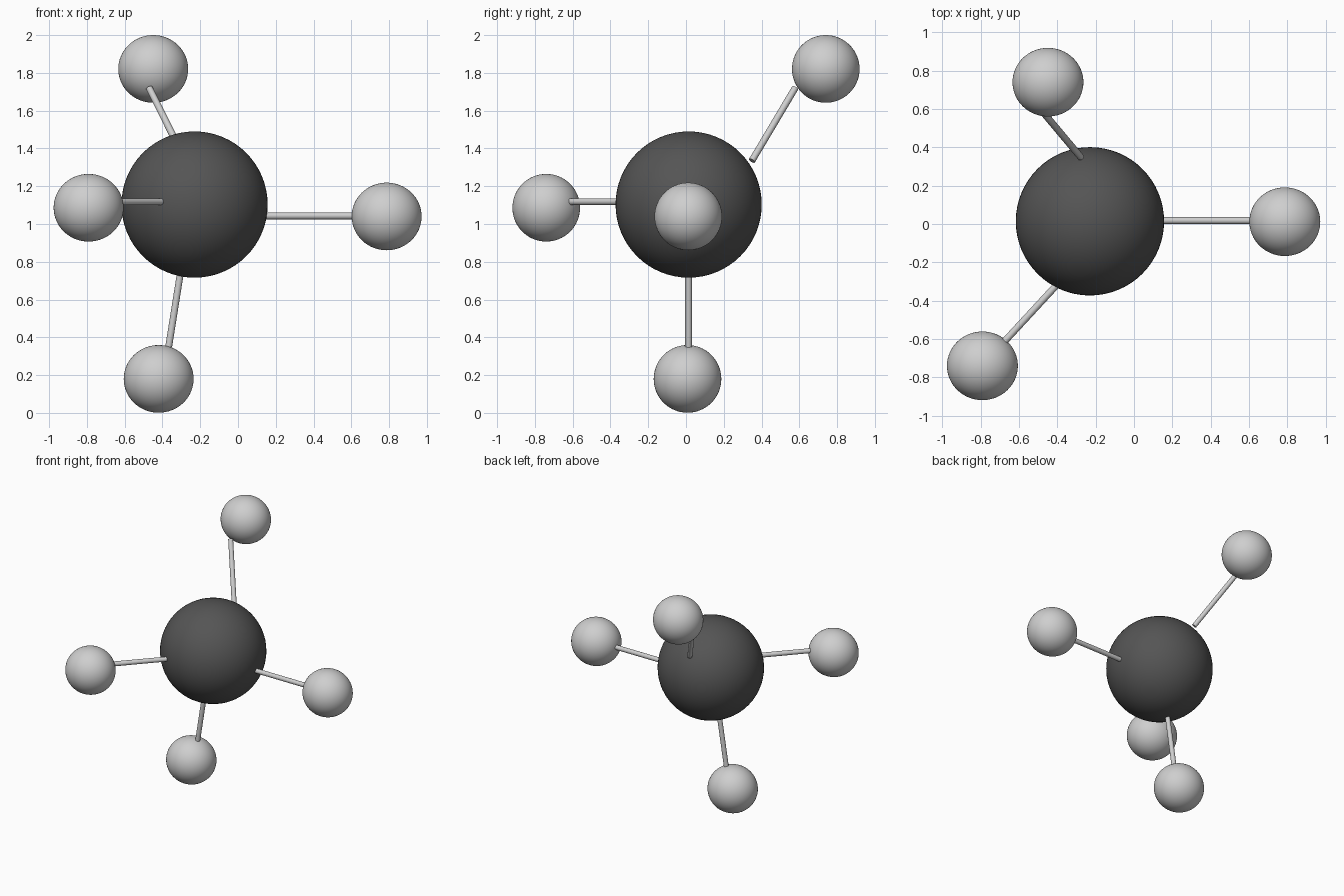
import bpy
from mathutils import Vector

if "Cube" in bpy.data.objects:
    bpy.data.objects.remove(bpy.data.objects["Cube"])


def material(name, value):
    m = bpy.data.materials.new(name)
    m.diffuse_color = (value, value, value, 1)
    m.use_nodes = True
    m.node_tree.nodes["Principled BSDF"].inputs["Base Color"].default_value = m.diffuse_color
    return m


dark_grey = material("dark_grey", 0.09)
light_grey = material("light_grey", 0.62)


def ball(name, centre, radii, mat):
    bpy.ops.mesh.primitive_uv_sphere_add(segments=64, ring_count=32, radius=1, location=centre)
    ob = bpy.context.object
    ob.name = name
    ob.scale = radii
    bpy.ops.object.transform_apply(location=False, rotation=False, scale=True)
    bpy.ops.object.shade_smooth()
    ob.data.materials.append(mat)


def rod(name, start, end, radius=0.018):
    a, b = Vector(start), Vector(end)
    bpy.ops.mesh.primitive_cylinder_add(vertices=32, radius=radius, depth=(b - a).length,
                                        location=(a + b) / 2)
    ob = bpy.context.object
    ob.name = name
    ob.rotation_euler = (b - a).to_track_quat('Z', 'Y').to_euler()
    bpy.ops.object.shade_smooth_by_angle()
    ob.data.materials.append(light_grey)


# large central atom
ball("central_atom", (-0.23, 0.014, 1.103), (0.387, 0.387, 0.387), dark_grey)

# four small outer atoms, slightly wider along x
outer = {
    "upper": (-0.449, 0.74, 1.821),
    "left": (-0.791, -0.74, 1.086),
    "right": (0.787, 0.012, 1.04),
    "lower": (-0.42, 0.008, 0.18),
}
for name, centre in outer.items():
    ball(name + "_atom", centre, (0.185, 0.179, 0.179), light_grey)

# thin bond rods between the atoms
bonds = {
    "upper": ((-0.278, 0.349, 1.335), (-0.470, 0.578, 1.72)),
    "left": ((-0.405, -0.32, 1.118), (-0.675, -0.612, 1.118)),
    "right": ((0.135, 0.018, 1.043), (0.625, 0.018, 1.043)),
    "lower": ((-0.305, 0.014, 0.74), (-0.367, 0.014, 0.35)),
}
for name, (start, end) in bonds.items():
    rod(name + "_bond", start, end)
